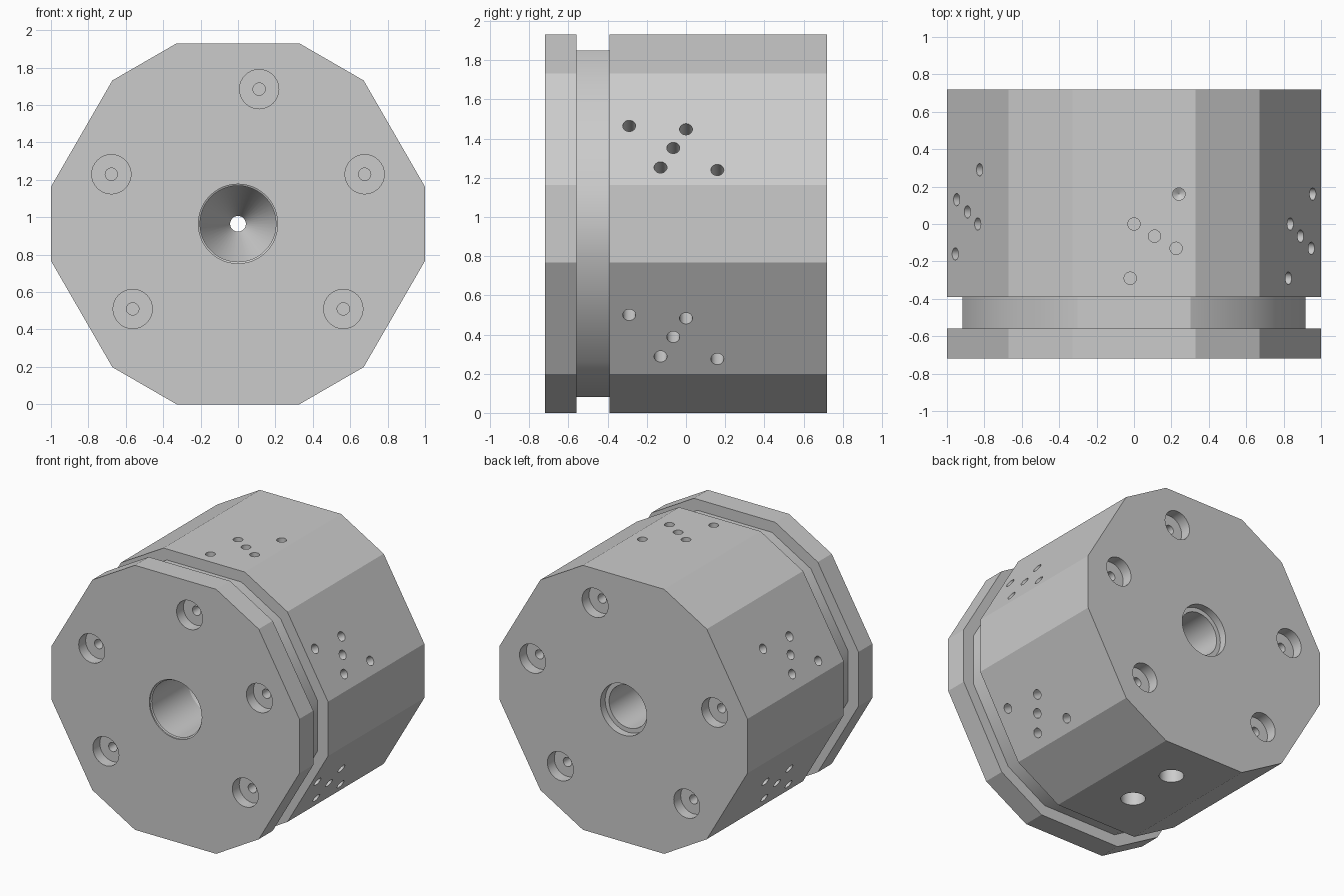
import bpy, bmesh
from math import sin, cos, pi, radians
from mathutils import Vector, Matrix

cube = bpy.data.objects.get("Cube")
if cube:
    bpy.data.objects.remove(cube, do_unlink=True)

MID = 0.965     # axis height, also the distance from axis to the wide flats
HALF = 0.72     # half the body length
AXIS = Vector((0, 0, MID))

steel = bpy.data.materials.new("plain grey")
steel.use_nodes = True
GREY = (0.6, 0.6, 0.6, 1)
steel.diffuse_color = GREY
steel.node_tree.nodes["Principled BSDF"].inputs["Base Color"].default_value = GREY


def loft(bm, rings):
    """Skin a list of point rings and cap both ends."""
    loops = [[bm.verts.new(p) for p in ring] for ring in rings]
    n = len(loops[0])
    for a, b in zip(loops, loops[1:]):
        for i in range(n):
            bm.faces.new((a[i], a[(i + 1) % n], b[(i + 1) % n], b[i]))
    bm.faces.new(loops[0])
    bm.faces.new(loops[-1])


def finish(bm, name):
    bmesh.ops.recalc_face_normals(bm, faces=bm.faces)
    mesh = bpy.data.meshes.new(name)
    bm.to_mesh(mesh)
    bm.free()
    mesh.materials.append(steel)
    obj = bpy.data.objects.new(name, mesh)
    bpy.context.collection.objects.link(obj)
    return obj


def drill(bm, place, inward, profile, sides=32):
    """Add a turned cutter; profile holds (radius, depth) pairs."""
    turn = Matrix.Translation(place) @ inward.to_track_quat("Z", "Y").to_matrix().to_4x4()
    loft(bm, [[turn @ Vector((r * cos(2 * pi * i / sides), r * sin(2 * pi * i / sides), d))
               for i in range(sides)] for r, d in profile])


def flat_frame(degrees):
    a = radians(degrees)
    return Vector((sin(a), 0, cos(a))), Vector((cos(a), 0, -sin(a)))


# Body: hexagon with cut corners, a groove near the front
outline = []
for k in range(6):
    out, along = flat_frame(60 * k)
    outline += [out * MID - along * 0.328, out * MID + along * 0.328]
sections = [(-HALF, 1), (-0.56, 1), (-0.56, 0.917), (-0.39, 0.917), (-0.39, 1), (HALF, 1)]
bm = bmesh.new()
loft(bm, [[AXIS + p * s + Vector((0, y, 0)) for p in outline] for y, s in sections])
body = finish(bm, "grooved_body")

cut = bmesh.new()
back = Vector((0, 1, 0))

# Central bore: front funnel, narrow throat, stepped rear bore
drill(cut, AXIS - back * HALF, back,
      [(0.212, -0.05), (0.212, 0.01), (0.203, 0.015), (0.203, 0.43), (0.042, 0.75),
       (0.042, 0.82), (0.155, 0.82), (0.155, 1.385), (0.187, 1.385), (0.187, 1.5)], 48)

# Counterbored bolt holes on both ends
bolt = [(0.105, -0.05), (0.105, 0.08), (0.033, 0.08), (0.033, 0.26)]
front_bolts = [(0.113, 0.72), (0.677, 0.265), (-0.677, 0.265), (0.563, -0.455), (-0.563, -0.455)]
back_bolts = [(0.23, 0.717), (0.735, 0.175), (-0.735, 0.175), (0.51, -0.55), (-0.51, -0.55)]
for holes, inward in ((front_bolts, back), (back_bolts, -back)):
    for x, z in holes:
        drill(cut, AXIS + Vector((x, 0, z)) - inward * HALF, inward, bolt)

# Five small holes on the top and the four slanted wide flats
pattern = [(0, 0), (0.11, -0.065), (0.225, -0.13), (-0.02, -0.29), (0.24, 0.16)]
for degrees, side in ((0, 1), (60, 1), (120, 1), (60, -1), (120, -1)):
    out, along = flat_frame(degrees)
    flip = Matrix.Diagonal((side, side, 1))
    for t, y in pattern:
        tip = [(0.001, 0.27)] if y > 0 else []
        place = out * MID + along * t + back * y
        drill(cut, AXIS + flip @ place, flip @ -out,
              [(0.033, -0.03), (0.033, 0.25)] + tip, 24)

# Two large ports underneath
for y in (-0.01, 0.385):
    drill(cut, Vector((0, y, 0)), Vector((0, 0, 1)), [(0.082, -0.05), (0.082, 0.45)])

cutter = finish(cut, "hole_cutter")
cutter.hide_render = True

# Cut the holes and shade
bpy.ops.object.select_all(action="DESELECT")
bpy.context.view_layer.objects.active = body
body.select_set(True)
boolean = body.modifiers.new("holes", "BOOLEAN")
boolean.operation = "DIFFERENCE"
boolean.solver = "EXACT"
boolean.object = cutter
bpy.ops.object.modifier_apply(modifier=boolean.name)
bpy.data.objects.remove(cutter, do_unlink=True)
bpy.ops.object.shade_smooth_by_angle(angle=radians(25))

# Soften the corners of the groove floor
verts = body.data.vertices
for edge in body.data.edges:
    a, b = (verts[i].co for i in edge.vertices)
    reach = (Vector((a.x, 0, a.z)) - AXIS).length
    across = abs(a.y - b.y) > 0.1 and abs((a.y + b.y) / 2 + 0.475) < 0.02
    if across and 0.8 < reach < 0.96 and a.z < 1.8:
        edge.use_edge_sharp = False
